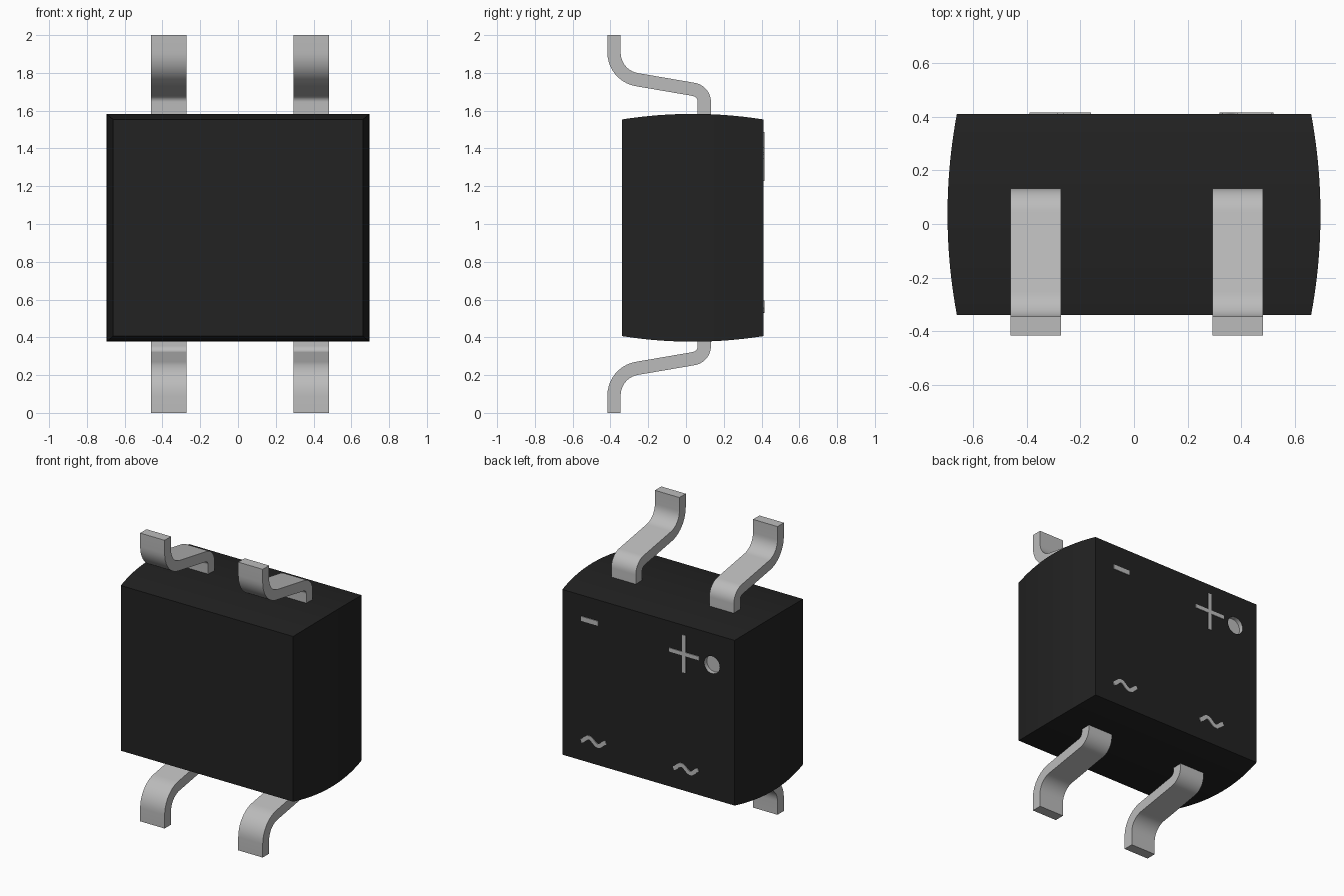
import bpy, bmesh, math
from mathutils import Vector

if "Cube" in bpy.data.objects:
    bpy.data.objects.remove(bpy.data.objects["Cube"])


def material(name, v, rough):
    m = bpy.data.materials.new(name)
    m.use_nodes = True
    m.diffuse_color = (v, v, v, 1)
    node = m.node_tree.nodes["Principled BSDF"]
    node.inputs["Base Color"].default_value = (v, v, v, 1)
    node.inputs["Roughness"].default_value = rough
    return m


BLACK = material("black plastic", 0.016, 0.6)
METAL = material("light grey metal", 0.5, 0.5)


def finish(bm, name, mat, smooth=True):
    bmesh.ops.recalc_face_normals(bm, faces=bm.faces)
    me = bpy.data.meshes.new(name)
    bm.to_mesh(me)
    bm.free()
    ob = bpy.data.objects.new(name, me)
    bpy.context.collection.objects.link(ob)
    me.materials.append(mat)
    if smooth:
        shade(ob)
    return ob


def shade(ob):
    bpy.ops.object.select_all(action='DESELECT')
    ob.select_set(True)
    bpy.context.view_layer.objects.active = ob
    bpy.ops.object.shade_smooth_by_angle(angle=math.radians(35))


def ribbon(name, pts, thick, place, a, b, mat):
    """Thicken a 2D path and extrude it from a to b; place(u, v, d) maps to 3D."""
    pts = [Vector(p) for p in pts]
    bm = bmesh.new()
    rings = []
    for i, p in enumerate(pts):
        t = (pts[min(i + 1, len(pts) - 1)] - pts[max(i - 1, 0)]).normalized()
        n = Vector((-t.y, t.x)) * thick / 2
        rings.append([bm.verts.new(place(q.x, q.y, d))
                      for q, d in ((p + n, a), (p + n, b), (p - n, b), (p - n, a))])
    for r, s in zip(rings, rings[1:]):
        for k in range(4):
            bm.faces.new((r[k], r[k - 1], s[k - 1], s[k]))
    bm.faces.new(rings[0])
    bm.faces.new(rings[-1])
    return finish(bm, name, mat)


def fillet(p, c, q, r, n=10):
    """Arc of radius r rounding the corner c between p and q."""
    p, c, q = Vector(p), Vector(c), Vector(q)
    u, w = (p - c).normalized(), (q - c).normalized()
    half = u.angle(w) / 2
    centre = c + (u + w).normalized() * r / math.sin(half)
    s = c + u * r / math.tan(half) - centre
    e = c + w * r / math.tan(half) - centre
    total = s.angle(e)
    return [centre + (s * math.sin((1 - k / n) * total) + e * math.sin(k / n * total))
            / math.sin(total) for k in range(n + 1)]


# Body: a block whose four sides bulge along its depth
Y0, Y1, HX, HZ, BULGE, N = -0.34, 0.411, 0.696, 0.603, 0.035, 20
bm = bmesh.new()
rings = []
for i in range(N + 1):
    t = 2 * i / N - 1
    y = Y0 + (Y1 - Y0) * i / N
    x, z = HX - BULGE * t * t, HZ - BULGE * 0.85 * t * t
    rings.append([bm.verts.new((sx * x, y, 0.98 + sz * z))
                  for sx, sz in ((-1, -1), (1, -1), (1, 1), (-1, 1))])
for r, s in zip(rings, rings[1:]):
    for k in range(4):
        bm.faces.new((r[k], r[k - 1], s[k - 1], s[k]))
bm.faces.new(rings[0])
bm.faces.new(rings[-1])
body = finish(bm, "body", BLACK, smooth=False)
body.data.materials.append(METAL)

# Round index dimple sunk into the back face
bpy.ops.mesh.primitive_cylinder_add(vertices=32, radius=0.06, depth=0.06,
                                    location=(-0.487, Y1, 1.337),
                                    rotation=(math.pi / 2, 0, 0))
cutter = bpy.context.object
cutter.name = "dimple_cutter"
cutter.hide_render = True
cut = body.modifiers.new("dimple", 'BOOLEAN')
cut.object = cutter
cut.operation = 'DIFFERENCE'
cut.solver = 'EXACT'
bpy.ops.object.select_all(action='DESELECT')
body.select_set(True)
bpy.context.view_layer.objects.active = body
bpy.ops.object.modifier_apply(modifier=cut.name)
bpy.data.objects.remove(cutter)
# Metal colour for every face inside the dimple
for f in body.data.polygons:
    c = f.center
    inside = math.hypot(c.x + 0.487, c.z - 1.337) < 0.065 and Y1 - 0.04 < c.y < Y1 - 0.005
    f.material_index = 1 if inside else 0
shade(body)

# Four bent leads: the lower pair mirrors the upper pair
end, a, b, root = (-0.381, 2.0), (-0.381, 1.785), (0.097, 1.703), (0.097, 1.5)
path = [end] + fillet(end, a, b, 0.145) + fillet(a, b, root, 0.068) + [root]
for side, x in (("right", -0.366), ("left", 0.387)):
    for level, flip in (("upper", 1), ("lower", -1)):
        ribbon(f"{level}_{side}_lead", path, 0.07,
               lambda u, v, d, f=flip: (d, u, 1 + f * (v - 1)),
               x - 0.094, x + 0.094, METAL)


# Raised polarity marks on the back face
def mark(name, pts, thick):
    ribbon(name, pts, thick, lambda u, v, d: (u, d, v), Y1 - 0.003, Y1 + 0.005, METAL)


mark("minus_mark", [(0.385, 1.392), (0.515, 1.392)], 0.032)
mark("plus_mark_bar", [(-0.39, 1.357), (-0.16, 1.357)], 0.026)
mark("plus_mark_post", [(-0.275, 1.227), (-0.275, 1.487)], 0.026)
for side, x in (("right", -0.289), ("left", 0.42)):
    wave = [(x + 0.095 * t, 0.562 - 0.02 * math.sin(t * 4.4))
            for t in (k / 12 - 1 for k in range(25))]
    # Crest towards +x, so the wave rises first when seen from behind
    mark(f"wave_mark_{side}", [(u, 1.124 - v) for u, v in wave], 0.026)
